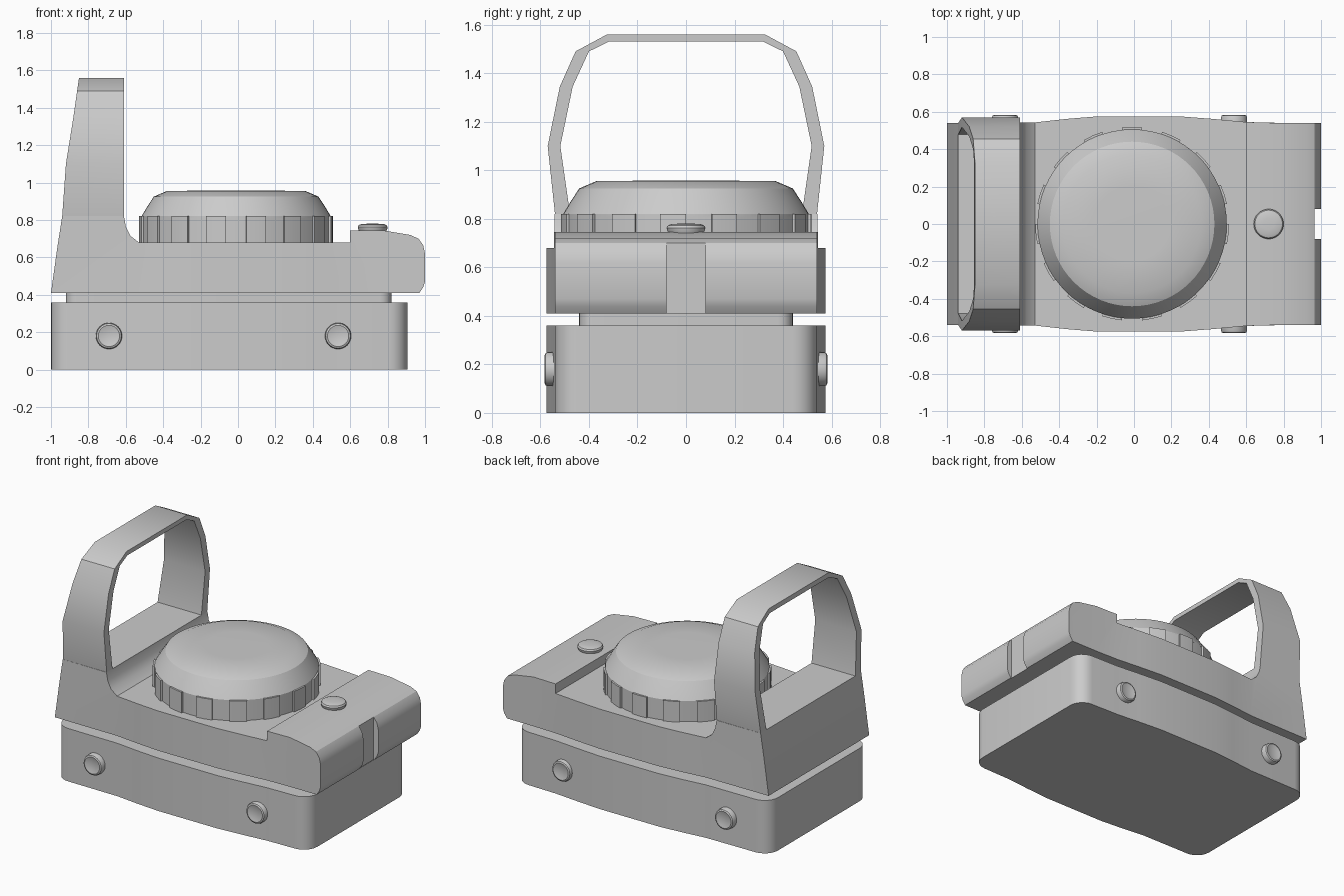
import bpy, bmesh, math
from mathutils import Matrix, Vector

cube = bpy.data.objects.get("Cube")
if cube:
    bpy.data.objects.remove(cube, do_unlink=True)

grey = bpy.data.materials.new("plain grey")
grey.use_nodes = True
colour = (0.6, 0.6, 0.6, 1)
grey.diffuse_color = colour
grey.node_tree.nodes["Principled BSDF"].inputs["Base Color"].default_value = colour


def finish(name, bm, angle=30):
    bmesh.ops.recalc_face_normals(bm, faces=bm.faces[:])
    mesh = bpy.data.meshes.new(name)
    bm.to_mesh(mesh)
    bm.free()
    obj = bpy.data.objects.new(name, mesh)
    bpy.context.collection.objects.link(obj)
    mesh.materials.append(grey)
    smooth(obj, angle)
    return obj


def smooth(obj, angle=30):
    bpy.ops.object.select_all(action='DESELECT')
    obj.select_set(True)
    bpy.context.view_layer.objects.active = obj
    bpy.ops.object.shade_smooth_by_angle(angle=math.radians(angle))


def prism(name, points, direction):
    """Extrude a closed 3D outline along a direction."""
    bm = bmesh.new()
    face = bm.faces.new([bm.verts.new(p) for p in points])
    new = bmesh.ops.extrude_face_region(bm, geom=[face])["geom"]
    verts = [g for g in new if isinstance(g, bmesh.types.BMVert)]
    bmesh.ops.translate(bm, verts=verts, vec=Vector(direction))
    return finish(name, bm)


def lathe(name, profile, steps, matrix):
    """Spin (radius, height) points about z; the last point is the pole."""
    bm = bmesh.new()
    rings = [[bm.verts.new((r * math.cos(a), r * math.sin(a), z))
              for a in (math.tau * i / steps for i in range(steps))]
             for r, z in profile[:-1]]
    pole = bm.verts.new((0, 0, profile[-1][1]))
    for i in range(steps):
        j = (i + 1) % steps
        for a, b in zip(rings, rings[1:]):
            bm.faces.new((a[i], a[j], b[j], b[i]))
        bm.faces.new((rings[-1][i], rings[-1][j], pole))
    bm.faces.new(rings[0][::-1])
    bm.transform(matrix)
    return finish(name, bm)


def combine(obj, cutter, operation):
    mod = obj.modifiers.new(operation.title(), 'BOOLEAN')
    mod.object, mod.operation, mod.solver = cutter, operation, 'EXACT'
    bpy.ops.object.select_all(action='DESELECT')
    bpy.context.view_layer.objects.active = obj
    obj.select_set(True)
    bpy.ops.object.modifier_apply(modifier=mod.name)
    bpy.data.objects.remove(cutter, do_unlink=True)


def plan(half, z):
    """Mirror a half outline (x, y) to a closed outline at height z."""
    return [(x, y, z) for x, y in half] + [(x, -y, z) for x, y in reversed(half)]


def corner(cx, cy, r, start):
    return [(cx + r * math.cos(a), cy + r * math.sin(a))
            for a in (math.radians(start - 15 * i) for i in range(7))]


# Bulging flanks shared by base and body
flank = [(-0.53, 0.543), (-0.36, 0.562), (-0.2, 0.575), (0.25, 0.575),
         (0.42, 0.562), (0.6, 0.545)]

# Base with rounded corners, and the recessed neck
base = corner(-0.9, 0.44, 0.1, 180) + flank + corner(0.805, 0.44, 0.1, 90)
prism("base", plan(base, 0), (0, 0, 0.36))
neck = corner(-0.86, 0.38, 0.06, 180) + corner(0.76, 0.38, 0.06, 90)
prism("neck", plan(neck, 0.35), (0, 0, 0.07))

# Body: side profile trimmed by the bulging plan
side = [(-1, 0.41), (-0.965, 0.66), (-0.94, 0.82), (-0.61, 0.82), (-0.6, 0.765),
        (-0.575, 0.715), (-0.53, 0.68), (0.6, 0.68), (0.6, 0.745), (0.77, 0.745),
        (0.92, 0.72), (0.965, 0.7), (0.99, 0.665), (1, 0.62), (1, 0.47),
        (0.99, 0.44), (0.97, 0.41)]
body = prism("body", [(x, -0.8, z) for x, z in side], (0, 1.6, 0))
outline = [(-1.1, 0.54)] + flank + [(0.77, 0.54), (1.1, 0.54)]
combine(body, prism("plan_cutter", plan(outline, 0), (0, 0, 2)), 'INTERSECT')
notch = [(0.965, -0.08), (1.2, -0.08), (1.2, 0.08), (0.965, 0.08)]
combine(body, prism("notch_cutter", [(x, y, 0) for x, y in notch], (0, 0, 2)), 'DIFFERENCE')
smooth(body)

# Window hood: an arch whose outer edge leans with height
lean = [(0.82, -0.94), (1.1, -0.92), (1.35, -0.88), (1.56, -0.85)]


def hood_x(z):
    for (z0, x0), (z1, x1) in zip(lean, lean[1:]):
        if z <= z1:
            return x0 + (x1 - x0) * (z - z0) / (z1 - z0)
    return lean[-1][1]


outer = [(0.54, 0.82), (0.57, 1.1), (0.52, 1.345), (0.455, 1.49), (0.325, 1.56)]
inner = [(0.478, 0.82), (0.518, 1.1), (0.467, 1.345), (0.4, 1.49), (0.318, 1.53)]
stations = list(zip(outer, inner))
stations += [((-o[0], o[1]), (-i[0], i[1])) for o, i in reversed(stations)]
bm = bmesh.new()
loops = [[bm.verts.new(p) for p in ((hood_x(oz), oy, oz), (-0.61, oy, oz),
                                    (-0.61, iy, iz), (hood_x(iz), iy, iz))]
         for (oy, oz), (iy, iz) in stations]
for a, b in zip(loops, loops[1:]):
    for k in range(4):
        m = (k + 1) % 4
        bm.faces.new((a[k], a[m], b[m], b[k]))
bm.faces.new(loops[0])
bm.faces.new(loops[-1][::-1])
finish("window_hood", bm)

# Dial: knurled grip ring and domed cap
centre = Vector((-0.01, 0, 0))
ridges = 15
grip = []
for i in range(2 * ridges):
    radius = 0.518 if i % 2 else 0.506
    for t in (0, 0.5, 1):
        a = math.tau * (i + t - 0.5) / (2 * ridges) - math.pi / 2
        grip.append(centre + Vector((radius * math.cos(a), radius * math.sin(a), 0.67)))
prism("dial_grip", grip, (0, 0, 0.15))
lathe("dial_cap", [(0.506, 0.81), (0.506, 0.82), (0.475, 0.872), (0.44, 0.925),
                   (0.37, 0.955), (0.2, 0.957), (0, 0.958)],
      64, Matrix.Translation(centre))

# Buttons: one on the rear deck, two on each flank
lathe("top_button", [(0.07, -0.01), (0.078, 0.008), (0.08, 0.018), (0.074, 0.028),
                     (0.06, 0.033), (0.03, 0.035), (0, 0.036)],
      32, Matrix.Translation((0.72, 0, 0.745)))
dished = [(0.07, -0.04), (0.07, 0.025), (0.066, 0.034), (0.057, 0.038),
          (0.045, 0.035), (0.025, 0.031), (0, 0.03)]
for sign, label in ((1, "back"), (-1, "front")):
    for x, end in ((-0.69, "right"), (0.535, "left")):
        place = Matrix.Translation((x, sign * 0.545, 0.18)) @ Matrix.Rotation(-sign * math.pi / 2, 4, 'X')
        lathe(f"{label}_{end}_button", dished, 32, place)
